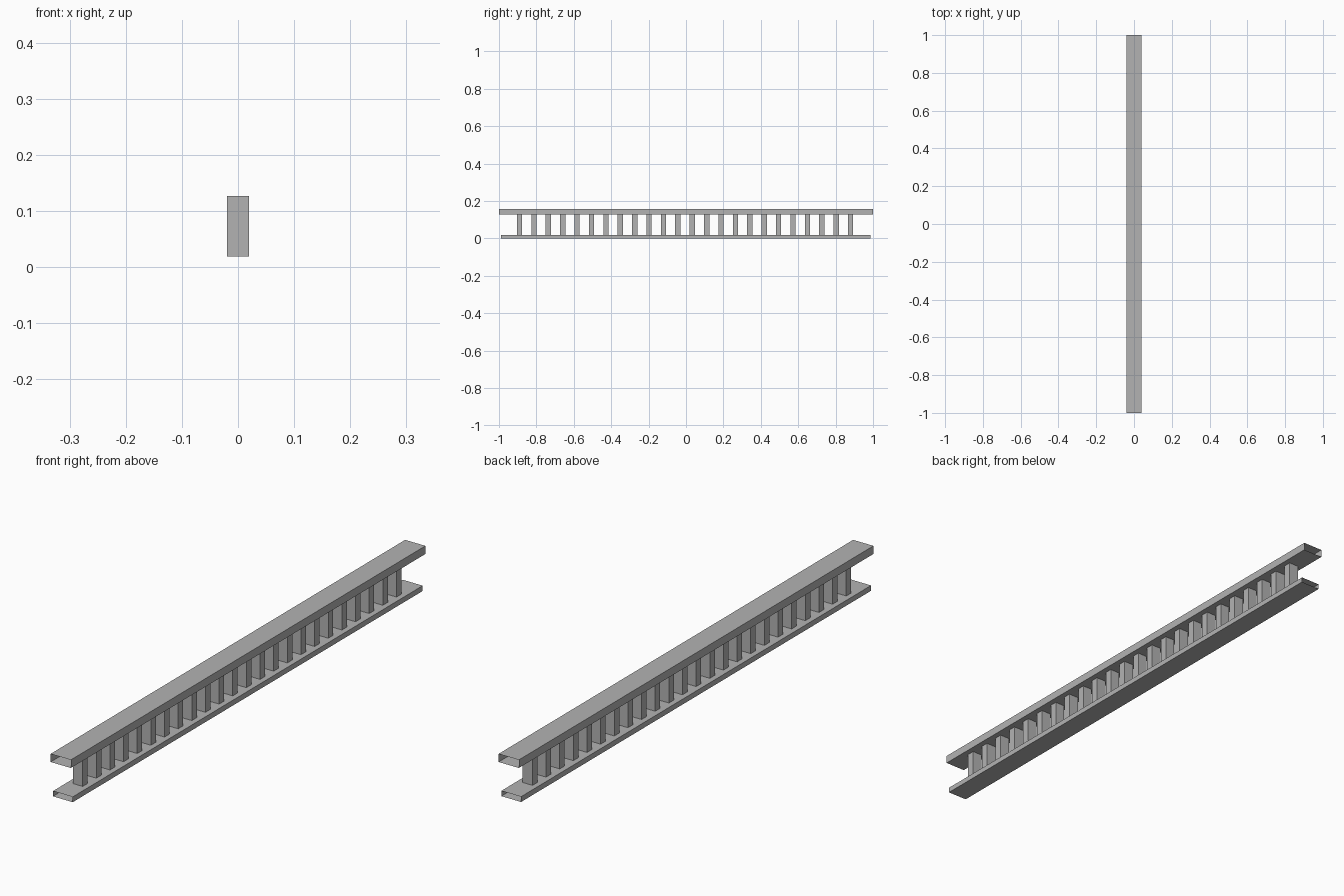
import bpy
import bmesh

if "Cube" in bpy.data.objects:
    bpy.data.objects.remove(bpy.data.objects["Cube"])

# Dark grey paint
paint = bpy.data.materials.new("dark_grey")
paint.diffuse_color = (0.45, 0.45, 0.45, 1)
paint.use_nodes = True
paint.node_tree.nodes["Principled BSDF"].inputs["Base Color"].default_value = paint.diffuse_color


def tube(name, x, y, z, axis):
    """Box between the given (min, max) ranges, left open at both ends of one axis."""
    bm = bmesh.new()
    bmesh.ops.create_cube(bm, size=1)
    ends = [f for f in bm.faces if abs(f.normal[axis]) > 0.9]
    bmesh.ops.delete(bm, geom=ends, context='FACES_ONLY')
    for v in bm.verts:
        for i, (lo, hi) in enumerate((x, y, z)):
            v.co[i] = hi if v.co[i] > 0 else lo
    mesh = bpy.data.meshes.new(name)
    bm.to_mesh(mesh)
    bm.free()
    mesh.materials.append(paint)
    obj = bpy.data.objects.new(name, mesh)
    bpy.context.collection.objects.link(obj)
    return obj


# Hollow rails, open at the front and back ends
tube("top_rail", (-0.04, 0.04), (-1, 1), (0.127, 0.156), 1)
tube("bottom_rail", (-0.039, 0.039), (-0.988, 0.986), (0, 0.019), 1)

# Row of upright balusters between the rails
COUNT, FIRST, LAST = 24, -0.89, 0.88
for i in range(COUNT):
    y = FIRST + (LAST - FIRST) * i / (COUNT - 1)
    tube(f"baluster_{i + 1:02d}", (-0.0195, 0.0195),
         (y - 0.014, y + 0.014), (0.019, 0.127), 2)
